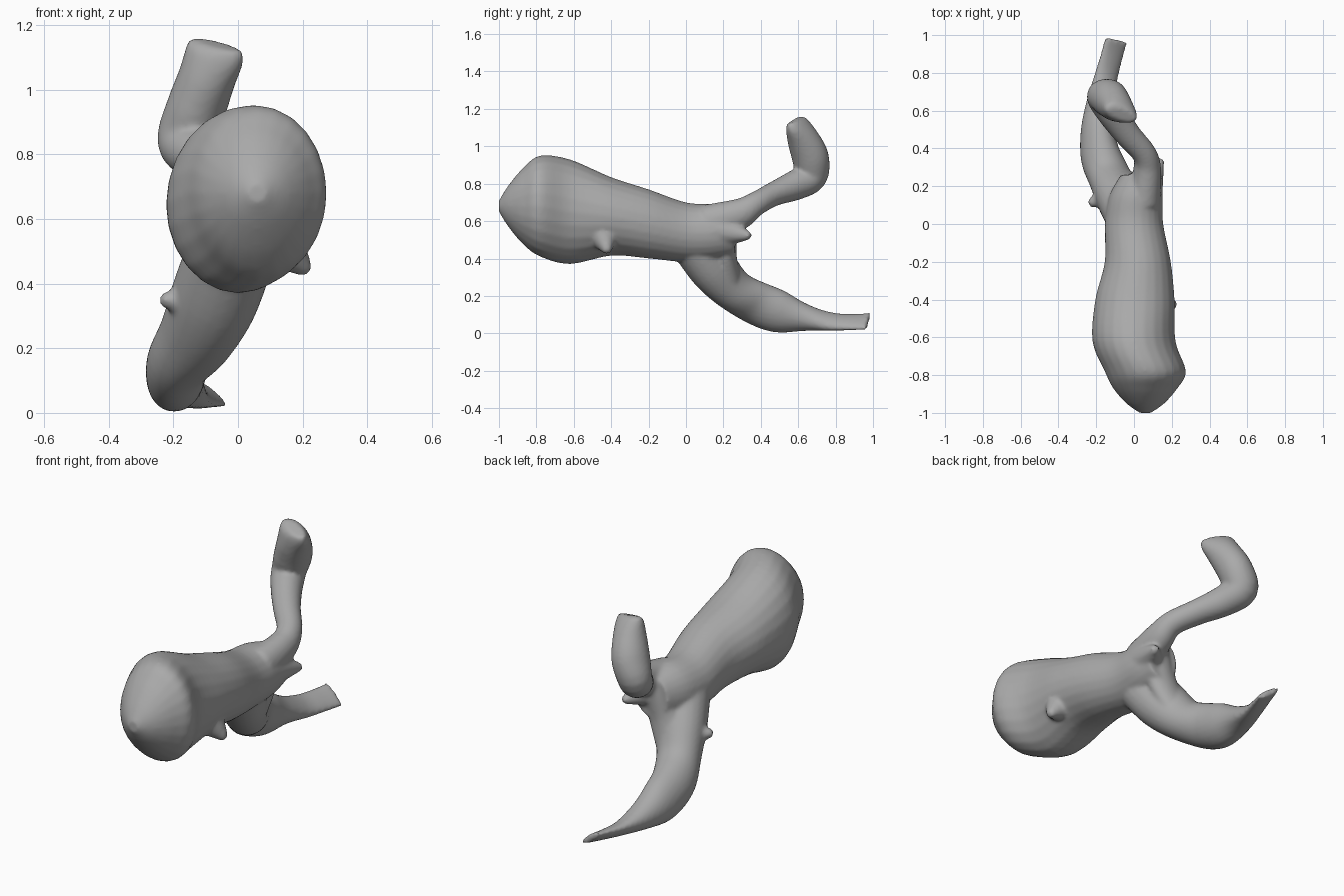
import bpy, bmesh
from math import cos, sin, tau
from mathutils import Vector, Matrix

cube = bpy.data.objects.get("Cube")
if cube:
    bpy.data.objects.remove(cube)

SIDES, STEPS = 24, 5


def spline(rows):
    """Smoothly interpolate rows of x, y, z, half width, half height, roll."""
    p = [Vector(r) for r in rows]
    out = []
    for i in range(len(p) - 1):
        a, b, c, d = p[max(i - 1, 0)], p[i], p[i + 1], p[min(i + 2, len(p) - 1)]
        for s in range(STEPS):
            t = s / STEPS
            out.append(b + (c - a) * (t / 2) + (a * 2 - b * 5 + c * 4 - d) * (t * t / 2)
                       + (b * 3 - a - c * 3 + d) * (t ** 3 / 2))
    return out + [p[-1]]


def loft(bm, rows, side_ref=(1, 0, 0), upright=False):
    """Closed tube of elliptical rings along a path."""
    rows = spline(rows)
    centres = [Vector(r[:3]) for r in rows]
    rings = []
    for i, r in enumerate(rows):
        tan = (centres[min(i + 1, len(rows) - 1)] - centres[max(i - 1, 0)]).normalized()
        if upright:
            tan = Vector((0, 1, 0))
        side = Vector(side_ref)
        side = (side - tan * side.dot(tan)).normalized()
        side = Matrix.Rotation(r[5], 3, tan) @ side
        normal = tan.cross(side)
        w, h = max(r[3], 0.008), max(r[4], 0.008)
        rings.append([bm.verts.new(centres[i] + side * w * cos(tau * k / SIDES)
                                   + normal * h * sin(tau * k / SIDES)) for k in range(SIDES)])
    for a, b in zip(rings, rings[1:]):
        for k in range(SIDES):
            n = (k + 1) % SIDES
            bm.faces.new((a[k], a[n], b[n], b[k]))
    bm.faces.new(rings[0][::-1])
    bm.faces.new(rings[-1])


bm = bmesh.new()

# Bulbous trunk
loft(bm, [
    (.06, -1.0, .68, .03, .03, 0), (.06, -.95, .68, .10, .11, 0),
    (.06, -.87, .68, .17, .205, 0), (.06, -.78, .68, .215, .27, 0),
    (0, -.62, .65, .22, .28, 0), (.005, -.4, .625, .21, .21, 0),
    (.02, -.2, .585, .175, .185, 0), (0, 0, .54, .155, .16, 0),
    (.01, .15, .54, .14, .15, 0), (.03, .26, .54, .10, .12, 0)], upright=True)

# Upper branch, sweeping back and then up
loft(bm, [
    (.05, .12, .59, .09, .10, 0), (.07, .28, .635, .075, .085, 0),
    (.055, .37, .69, .065, .065, 0), (-.03, .47, .745, .07, .065, 0),
    (-.11, .58, .79, .08, .08, 0), (-.16, .67, .84, .09, .085, 0),
    (-.13, .665, .94, .092, .10, 0), (-.095, .625, 1.04, .09, .085, 0),
    (-.07, .59, 1.115, .095, .055, 0), (-.065, .58, 1.14, .08, .03, 0)],
    side_ref=(.9, -.35, -.2))

# Lower branch, ending in a tilted flat blade
loft(bm, [
    (-.02, .04, .50, .14, .13, 0), (-.075, .145, .35, .14, .125, 0),
    (-.13, .25, .235, .12, .11, 0), (-.18, .37, .165, .10, .12, 0),
    (-.19, .5, .115, .09, .115, 0), (-.18, .63, .085, .075, .075, .2),
    (-.15, .77, .062, .07, .04, .5), (-.12, .88, .06, .07, .026, .6),
    (-.094, .975, .065, .075, .018, .65)], side_ref=(.75, -.65, 0))

# Corners drawn out of the trunk, fork and lower branch
for start, end, size in [((.05, -.46, .60), (.218, -.42, .435), .15),
                         ((.06, .18, .55), (.145, .345, .52), .10),
                         ((-.08, .18, .34), (-.238, .105, .35), .10)]:
    loft(bm, [(*start, size, size, 0), (*end, .018, .018, 0)], side_ref=(0, 0, 1))

# Thin web closing the crotch of the fork
loft(bm, [(.04, .22, .58, .08, .06, 0), (-.02, .21, .42, .09, .06, 0),
          (-.09, .24, .28, .09, .06, 0)])

bmesh.ops.recalc_face_normals(bm, faces=bm.faces)
mesh = bpy.data.meshes.new("forked_trunk")
bm.to_mesh(mesh)
bm.free()
trunk = bpy.data.objects.new("forked_trunk", mesh)
bpy.context.collection.objects.link(trunk)

# Plain grey
grey = bpy.data.materials.new("plain grey")
grey.use_nodes = True
colour = (.4, .4, .4, 1)
grey.diffuse_color = colour
grey.node_tree.nodes["Principled BSDF"].inputs["Base Color"].default_value = colour
mesh.materials.append(grey)

# Fuse the parts into one skin and soften the joints
fuse = trunk.modifiers.new("fuse", 'REMESH')
fuse.mode = 'VOXEL'
fuse.voxel_size = .01
fuse.use_smooth_shade = True
soften = trunk.modifiers.new("soften", 'SMOOTH')
soften.factor = .5
soften.iterations = 8
